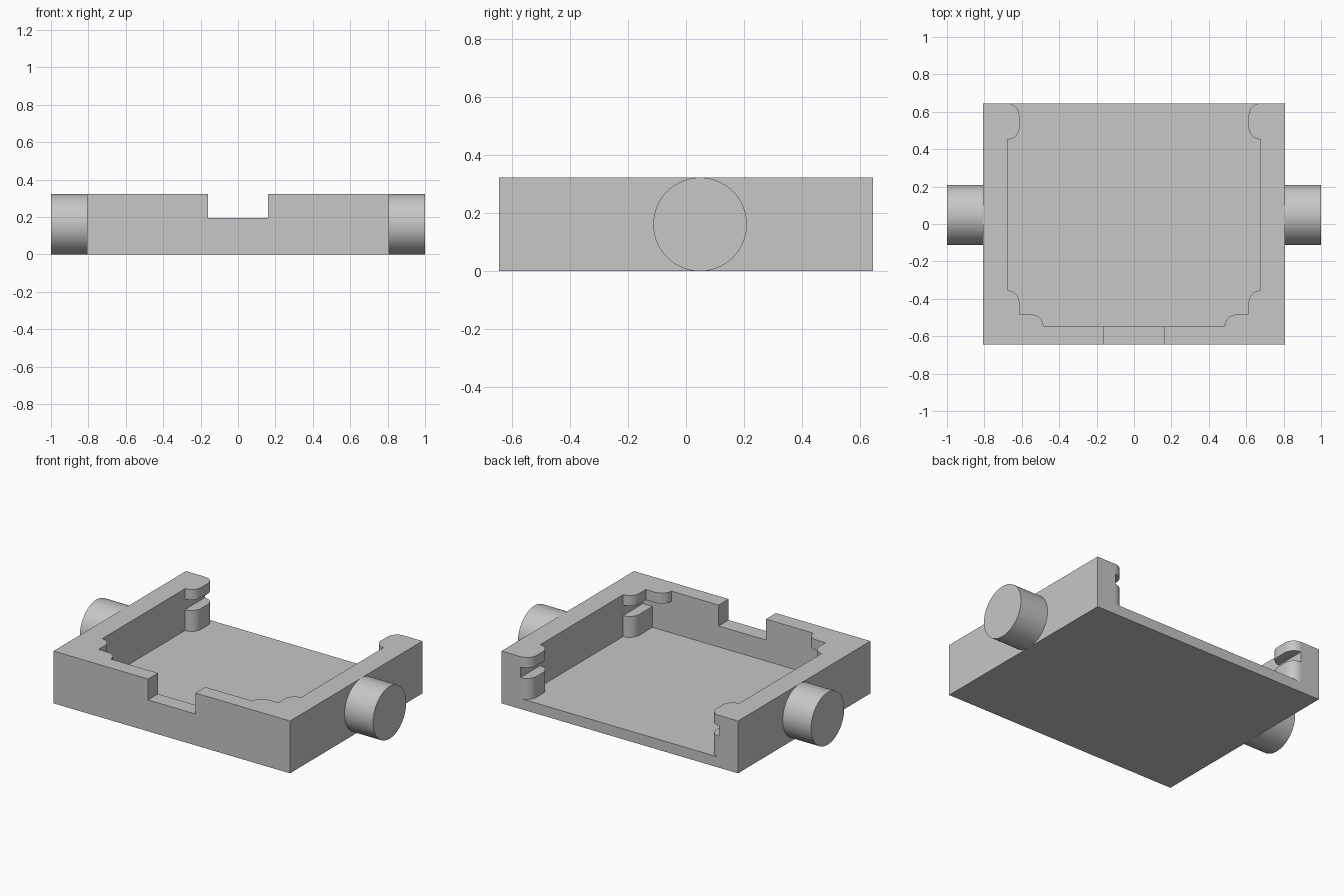
import bpy, bmesh
from math import sin, cos, pi, radians
from mathutils import Matrix

U = 2 / 31  # design module: the overall width is 31 modules

cube = bpy.data.objects.get("Cube")
if cube:
    bpy.data.objects.remove(cube, do_unlink=True)

grey = bpy.data.materials.new("light_grey")
grey.use_nodes = True
COLOUR = (0.57, 0.57, 0.57, 1)
grey.diffuse_color = COLOUR
grey.node_tree.nodes["Principled BSDF"].inputs["Base Color"].default_value = COLOUR


def finish(name, bm, smooth=False):
    """Scale from modules to units and link as an object."""
    bm.transform(Matrix.Scale(U, 4))
    bmesh.ops.recalc_face_normals(bm, faces=bm.faces[:])
    mesh = bpy.data.meshes.new(name)
    bm.to_mesh(mesh)
    bm.free()
    mesh.materials.append(grey)
    obj = bpy.data.objects.new(name, mesh)
    bpy.context.collection.objects.link(obj)
    if smooth:
        bpy.ops.object.select_all(action='DESELECT')
        obj.select_set(True)
        bpy.context.view_layer.objects.active = obj
        bpy.ops.object.shade_smooth_by_angle(angle=radians(35))
    return obj


def prism(name, outline, z0, z1, smooth=False):
    bm = bmesh.new()
    face = bm.faces.new([bm.verts.new((x, y, z0)) for x, y in outline])
    top = bmesh.ops.extrude_face_region(bm, geom=[face], use_keep_orig=True)
    moved = [v for v in top["geom"] if isinstance(v, bmesh.types.BMVert)]
    bmesh.ops.translate(bm, verts=moved, vec=(0, 0, z1 - z0))
    return finish(name, bm, smooth)


def box(name, x, y0, y1, z0, z1):
    return prism(name, [(-x, y0), (x, y0), (x, y1), (-x, y1)], z0, z1)


def arc(cx, cy, start, steps=10):
    """Quarter circle of one module radius, counter-clockwise from start."""
    return [(cx + cos(start + pi / 2 * i / steps), cy + sin(start + pi / 2 * i / steps))
            for i in range(steps + 1)]


# Tray: solid block with an open-backed cavity and a front notch
tray = box("tray", 12.5, -10, 10, 0, 5)
cutters = [box("cavity_cutter", 10.5, -8.5, 12, 1, 7),
           box("notch_cutter", 2.5, -12, -8, 3, 7)]
for cutter in cutters:
    cutter.hide_render = True
    mod = tray.modifiers.new(cutter.name, 'BOOLEAN')
    mod.operation = 'DIFFERENCE'
    mod.solver = 'EXACT'
    mod.object = cutter
    bpy.context.view_layer.objects.active = tray
    bpy.ops.object.modifier_apply(modifier=mod.name)
    bpy.data.objects.remove(cutter, do_unlink=True)

# Slotted corner supports: a lower rest and an upper tab with a gap between
front_end = arc(10.5, -6.5, pi / 2)
back_post = arc(10.5, 9, pi / 2) + arc(10.5, 8, pi)
front_rest = front_end + [(9.5, -8.5), (10.5, -8.5)]
front_tab = front_end + [(9.5, -7.5)] + arc(8.5, -8.5, pi / 2) + [(10.5, -8.5)]

for side, s in (("left", 1), ("right", -1)):
    for part, outline, z0, z1 in (("back_rest", back_post, 1, 3),
                                  ("back_tab", back_post, 4, 5),
                                  ("front_rest", front_rest, 1, 3),
                                  ("front_tab", front_tab, 4, 5)):
        prism(f"{side}_{part}", [(s * x, y) for x, y in outline], z0, z1, True)

    # Round side pivot
    bm = bmesh.new()
    bmesh.ops.create_cone(bm, cap_ends=True, segments=64, radius1=2.5, radius2=2.5, depth=3.2,
                          matrix=Matrix.Translation((s * 13.9, 0.75, 2.5))
                          @ Matrix.Rotation(pi / 2, 4, 'Y'))
    finish(f"{side}_pivot", bm, True)
